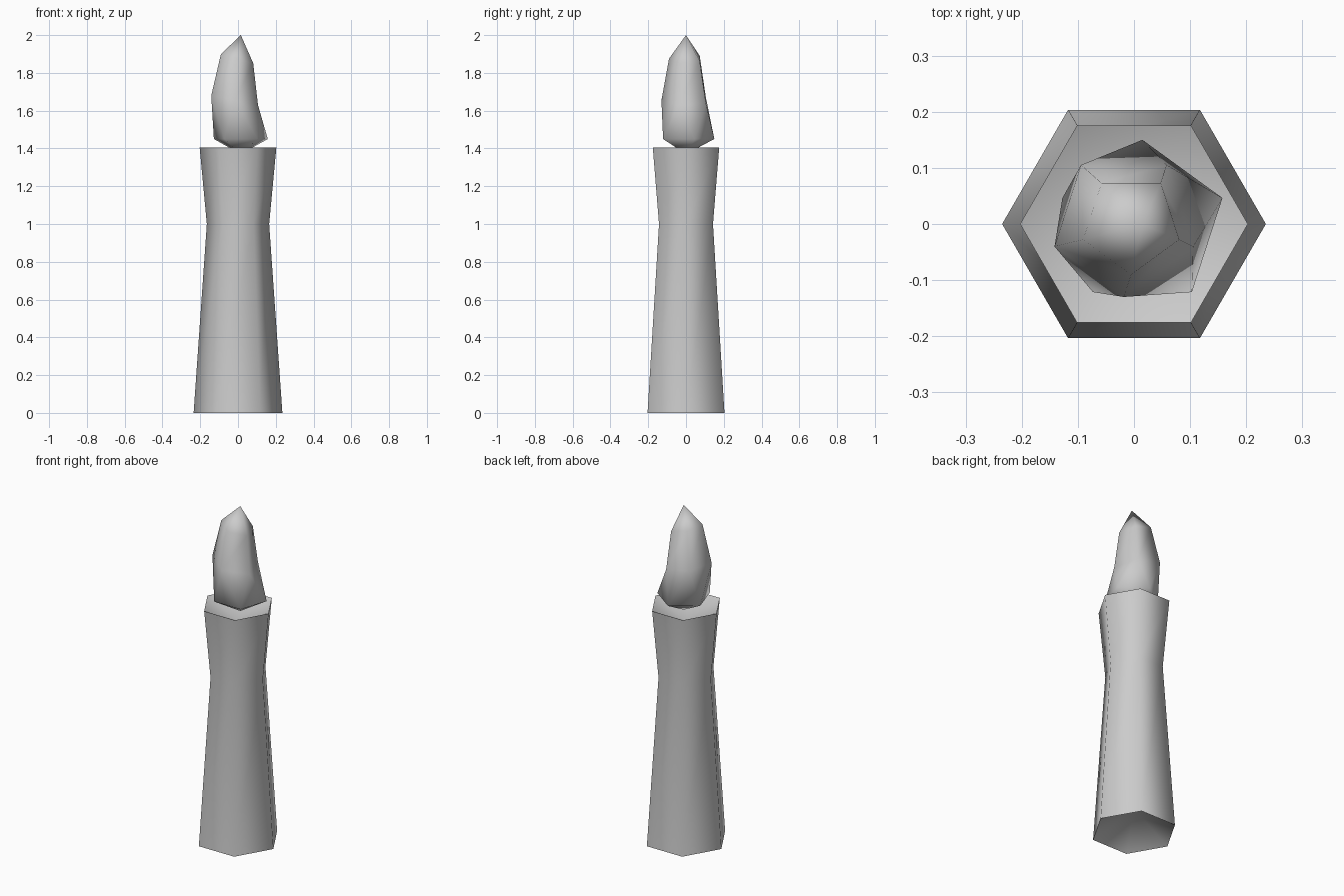
import bpy
import bmesh
import math
from mathutils import Vector

# Remove the default cube only
cube = bpy.data.objects.get("Cube")
if cube:
    bpy.data.objects.remove(cube, do_unlink=True)

grey = bpy.data.materials.new("plain_grey")
grey.use_nodes = True
colour = (0.6, 0.6, 0.6, 1.0)
grey.diffuse_color = colour
grey.node_tree.nodes["Principled BSDF"].inputs["Base Color"].default_value = colour


def ring(bm, sides, radius, z, start=0.0, cx=0.0, tilt=0.0):
    """Regular polygon of vertices; tilt lowers the +x side."""
    verts = []
    for i in range(sides):
        a = math.radians(start) + math.tau * i / sides
        dx = radius * math.cos(a)
        verts.append(bm.verts.new((cx + dx, radius * math.sin(a), z - tilt * dx)))
    return verts


def bridge(bm, low, high, triangles=False):
    n = len(low)
    for i in range(n):
        j = (i + 1) % n
        if triangles:
            bm.faces.new((low[i], low[j], high[i]))
            bm.faces.new((low[j], high[j], high[i]))
        else:
            bm.faces.new((low[i], low[j], high[j], high[i]))


def fan(bm, loop, point, up=True):
    tip = bm.verts.new(Vector(point))
    for i in range(len(loop)):
        a, b = loop[i], loop[(i + 1) % len(loop)]
        bm.faces.new((a, b, tip) if up else (b, a, tip))


def finish(bm, name, angle):
    mesh = bpy.data.meshes.new(name)
    bm.to_mesh(mesh)
    bm.free()
    obj = bpy.data.objects.new(name, mesh)
    bpy.context.collection.objects.link(obj)
    mesh.materials.append(grey)
    bpy.ops.object.select_all(action='DESELECT')
    obj.select_set(True)
    bpy.context.view_layer.objects.active = obj
    bpy.ops.object.shade_smooth_by_angle(angle=math.radians(angle))
    return obj


# Six-sided waisted handle with hollowed ends
bm = bmesh.new()
rings = [ring(bm, 6, r, z) for r, z in ((0.235, 0.0), (0.165, 1.0), (0.203, 1.405))]
for low, high in zip(rings, rings[1:]):
    bridge(bm, low, high)
fan(bm, rings[0], (0, 0, 0.15), up=False)
fan(bm, rings[-1], (0, 0, 1.31))
finish(bm, "handle", 65)

# Five-sided flame, its lower ring turned half a step
bm = bmesh.new()
lower = ring(bm, 5, 0.15, 1.45, start=18, cx=0.015)
middle = ring(bm, 5, 0.13, 1.655, start=54, cx=-0.018, tilt=0.2)
upper = ring(bm, 5, 0.09, 1.875, start=54, cx=-0.005, tilt=0.28)
fan(bm, lower, (0.015, 0, 1.37), up=False)
bridge(bm, lower, middle, triangles=True)
bridge(bm, middle, upper)
fan(bm, upper, (0.015, 0, 2.0))
finish(bm, "flame", 75)
